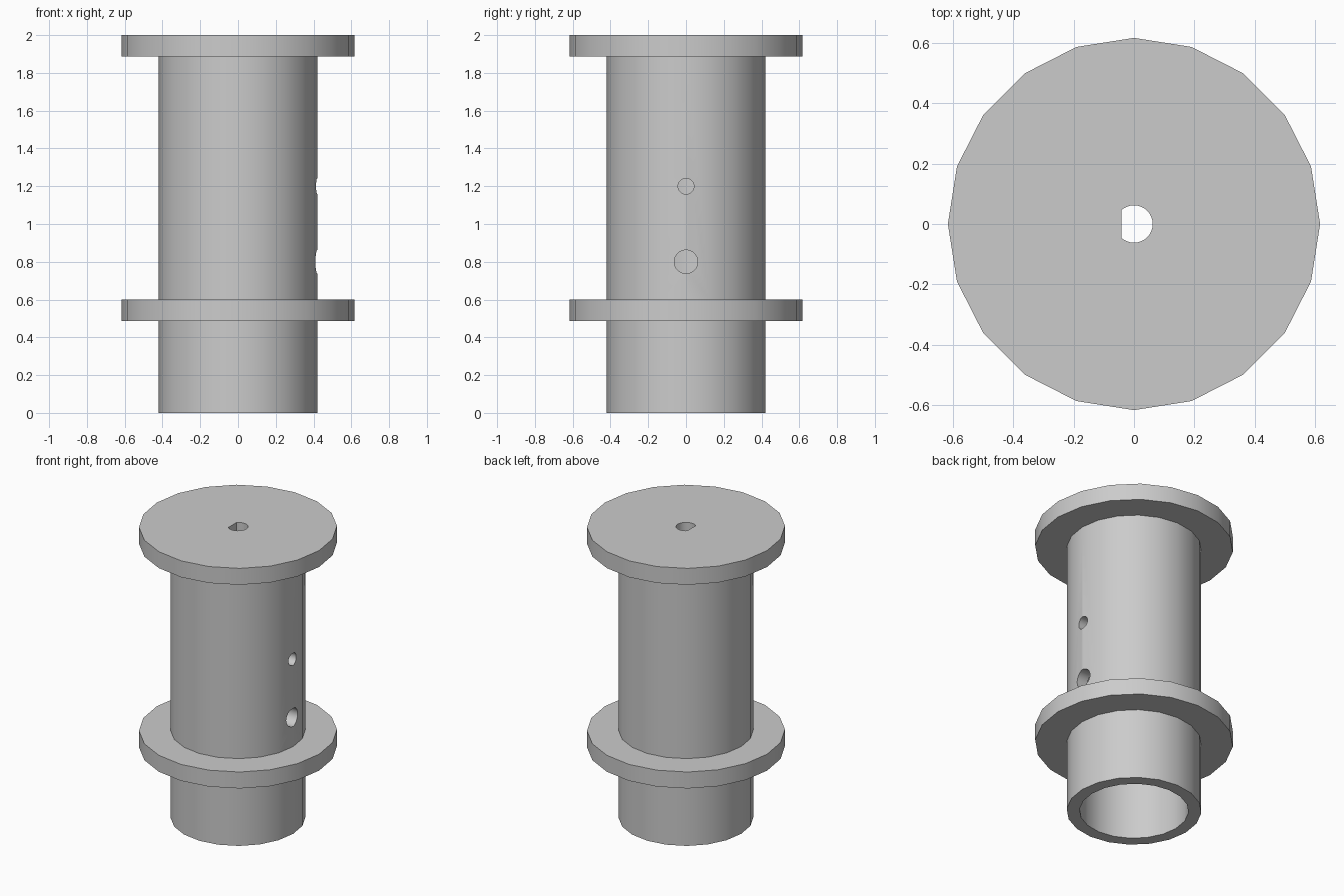
import bpy
import bmesh
from math import cos, sin, pi, radians
from mathutils import Matrix

cube = bpy.data.objects.get("Cube")
if cube:
    bpy.data.objects.remove(cube, do_unlink=True)

SIDES = 20
TUBE_R, BORE_R, FLANGE_R = 0.42, 0.34, 0.617
THICK = 0.113
HEIGHT = 2.0
COLLAR_Z = 0.487

grey = bpy.data.materials.new("plain grey")
grey.use_nodes = True
colour = (0.6, 0.6, 0.6, 1)
grey.diffuse_color = colour
grey.node_tree.nodes["Principled BSDF"].inputs["Base Color"].default_value = colour


def finish(bm, name):
    bmesh.ops.recalc_face_normals(bm, faces=bm.faces)
    mesh = bpy.data.meshes.new(name)
    bm.to_mesh(mesh)
    bm.free()
    mesh.materials.append(grey)
    obj = bpy.data.objects.new(name, mesh)
    bpy.context.collection.objects.link(obj)
    return obj


def lathe(name, profile):
    """Turn an open profile about z and cap both of its ends."""
    bm = bmesh.new()
    rings = [[bm.verts.new((r * cos(2 * pi * i / SIDES), r * sin(2 * pi * i / SIDES), z))
              for i in range(SIDES)] for r, z in profile]
    for a, b in zip(rings, rings[1:]):
        for i in range(SIDES):
            j = (i + 1) % SIDES
            bm.faces.new((a[i], a[j], b[j], b[i]))
    bm.faces.new(rings[0])
    bm.faces.new(rings[-1])
    return finish(bm, name)


def cylinder_cutter(name, radius, depth, matrix, flat_x=None):
    """Round cutter, optionally flattened on its -x side."""
    bm = bmesh.new()
    bmesh.ops.create_cone(bm, cap_ends=True, segments=32, radius1=radius,
                          radius2=radius, depth=depth, matrix=matrix)
    if flat_x is not None:
        cut = bmesh.ops.bisect_plane(bm, geom=bm.verts[:] + bm.edges[:] + bm.faces[:],
                                     plane_co=(flat_x, 0, 0), plane_no=(-1, 0, 0),
                                     clear_outer=True)
        edges = [e for e in cut["geom_cut"] if isinstance(e, bmesh.types.BMEdge)]
        bmesh.ops.holes_fill(bm, edges=edges)
    obj = finish(bm, name)
    obj.hide_render = True
    return obj


# Hollow tube with a collar low down and a closed flange on top
top_under = HEIGHT - THICK
spool = lathe("flanged_tube", [
    (BORE_R, top_under), (BORE_R, 0), (TUBE_R, 0),
    (TUBE_R, COLLAR_Z), (FLANGE_R, COLLAR_Z),
    (FLANGE_R, COLLAR_Z + THICK), (TUBE_R, COLLAR_Z + THICK),
    (TUBE_R, top_under), (FLANGE_R, top_under), (FLANGE_R, HEIGHT)])

# Shaft hole in the top and two round holes in the left wall
sideways = Matrix.Rotation(pi / 2, 4, 'Y')
cutters = [
    cylinder_cutter("shaft_hole_cutter", 0.062, 0.4,
                    Matrix.Translation((0, 0, HEIGHT)), flat_x=-0.042),
    cylinder_cutter("small_hole_cutter", 0.042, 0.3,
                    Matrix.Translation((0.4, 0, 1.2)) @ sideways),
    cylinder_cutter("large_hole_cutter", 0.062, 0.3,
                    Matrix.Translation((0.4, 0, 0.8)) @ sideways),
]

bpy.ops.object.select_all(action='DESELECT')
bpy.context.view_layer.objects.active = spool
spool.select_set(True)
for cutter in cutters:
    mod = spool.modifiers.new(cutter.name, 'BOOLEAN')
    mod.operation = 'DIFFERENCE'
    mod.solver = 'EXACT'
    mod.object = cutter
    bpy.ops.object.modifier_apply(modifier=mod.name)
    bpy.data.objects.remove(cutter, do_unlink=True)

bpy.ops.object.shade_smooth_by_angle(angle=radians(30))
